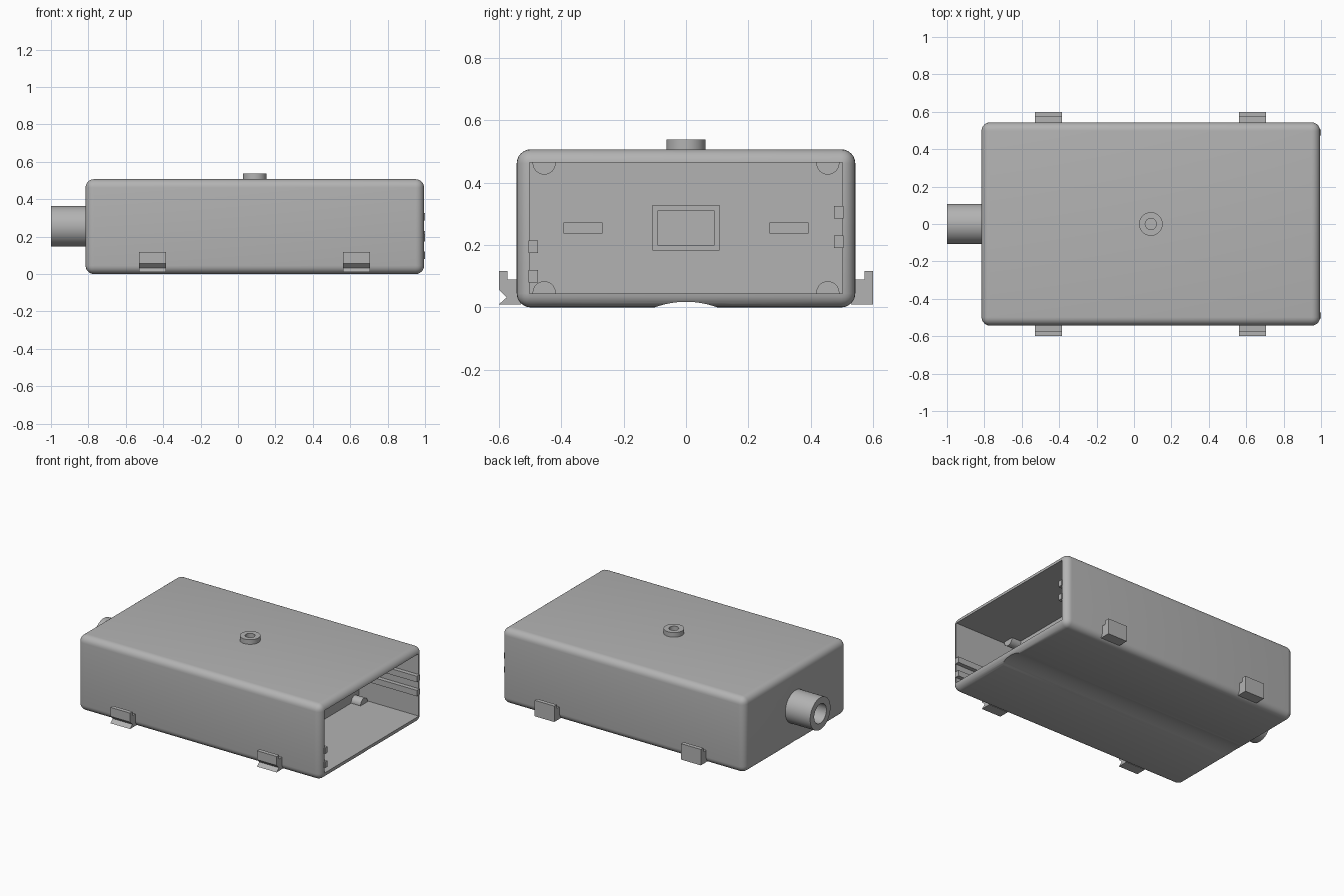
import bpy
import bmesh
from math import radians, pi
from mathutils import Matrix

if "Cube" in bpy.data.objects:
    bpy.data.objects.remove(bpy.data.objects["Cube"], do_unlink=True)

# Single plastic colour
grey = bpy.data.materials.new("grey_plastic")
grey.use_nodes = True
grey.diffuse_color = (0.45, 0.45, 0.45, 1)
grey.node_tree.nodes["Principled BSDF"].inputs["Base Color"].default_value = (0.45, 0.45, 0.45, 1)


def finish(name, bm):
    bmesh.ops.recalc_face_normals(bm, faces=bm.faces)
    mesh = bpy.data.meshes.new(name)
    bm.to_mesh(mesh)
    bm.free()
    mesh.materials.append(grey)
    obj = bpy.data.objects.new(name, mesh)
    bpy.context.collection.objects.link(obj)
    return obj


def box(name, x, y, z, bevel=0):
    """Box from (low, high) pairs, optionally with rounded edges."""
    bm = bmesh.new()
    bmesh.ops.create_cube(bm, size=1)
    for v in bm.verts:
        v.co = [pair[int(c > 0)] for pair, c in zip((x, y, z), v.co)]
    if bevel:
        bmesh.ops.bevel(bm, geom=bm.edges[:], offset=bevel, segments=6,
                        profile=0.5, affect='EDGES')
    return finish(name, bm)


def cylinder(name, axis, span, centre, radius, sides=48):
    """Cylinder along X or Z; centre holds the other two coordinates."""
    bm = bmesh.new()
    low, high = span
    bmesh.ops.create_cone(bm, cap_ends=True, segments=sides, radius1=radius,
                          radius2=radius, depth=high - low)
    mid = (low + high) / 2
    if axis == 'X':
        bm.transform(Matrix.Translation((mid, *centre)) @ Matrix.Rotation(pi / 2, 4, 'Y'))
    else:
        bm.transform(Matrix.Translation((*centre, mid)))
    return finish(name, bm)


def extrude_x(name, profile, x):
    """Extrude a (y, z) profile between two x positions."""
    bm = bmesh.new()
    face = bm.faces.new([bm.verts.new((x[0], y, z)) for y, z in profile])
    new = bmesh.ops.extrude_face_region(bm, geom=[face])["geom"]
    bmesh.ops.translate(bm, vec=(x[1] - x[0], 0, 0),
                        verts=[g for g in new if isinstance(g, bmesh.types.BMVert)])
    return finish(name, bm)


def cut(target, *cutters):
    for cutter in cutters:
        cutter.hide_render = True
        mod = target.modifiers.new("cut", 'BOOLEAN')
        mod.operation = 'DIFFERENCE'
        mod.solver = 'EXACT'
        mod.object = cutter
        bpy.context.view_layer.objects.active = target
        bpy.ops.object.modifier_apply(modifier=mod.name)
        bpy.data.objects.remove(cutter, do_unlink=True)


WALL = 0.55       # face of the inner wall
MOUTH = 0.995     # open end
MID = 0.255       # height of the cable tube

# Rounded case with an open end, and a shallow channel underneath
case = box("case", (-0.815, MOUTH), (-0.543, 0.543), (0, 0.507), 0.045)
cut(case,
    box("opening", (WALL, 1.2), (-0.502, 0.502), (0.045, 0.465)),
    cylinder("channel", 'X', (-1.2, 1.2), (0, -0.269), 0.287, 128),
    cylinder("bore_end", 'X', (-1.2, -0.7), (0, MID), 0.065))

# Keyhole recesses in the inner wall
for side in (-1, 1):
    slot_y = sorted((side * 0.27, side * 0.392))
    cut(case,
        cylinder("keyhole", 'X', (WALL - 0.03, WALL + 0.1), (side * 0.255, MID), 0.045),
        box("keyhole_slot", (WALL - 0.03, WALL + 0.1), slot_y, (0.237, 0.273)))

# Raised rectangular frame on the inner wall
frame = box("inner_frame", (WALL - 0.005, WALL + 0.03), (-0.107, 0.107), (0.183, 0.328))
cut(frame, box("frame_hole", (WALL - 0.1, WALL + 0.1), (-0.092, 0.092), (0.2, 0.31)))

# Hollow screw bosses in the inner corners
bosses = []
for side in (-1, 1):
    for z, label in ((0.047, "lower"), (0.463, "upper")):
        name = f"{label}_{'left' if side > 0 else 'right'}_boss"
        boss = cylinder(name, 'X', (WALL - 0.005, WALL + 0.07), (side * 0.455, z), 0.037, 32)
        cut(boss, cylinder("boss_hole", 'X', (WALL + 0.01, 1), (side * 0.455, z), 0.02, 32))
        bosses.append(boss)

# Guide rails on the side walls
for side, heights in ((1, (0.19, 0.285)), (-1, (0.08, 0.175))):
    for i, z in enumerate(heights):
        box(f"{'left' if side > 0 else 'right'}_rail_{i + 1}", (WALL - 0.005, 1.0),
            sorted((side * 0.474, side * 0.505)), (z, z + 0.04))

# Cable tube
tube = cylinder("cable_tube", 'X', (-1.0, -0.8), (0, MID), 0.108, 64)
cut(tube, cylinder("tube_bore", 'X', (-1.2, -0.5), (0, MID), 0.065))

# Ring on the lid
ring = cylinder("top_ring", 'Z', (0.5, 0.538), (0.09, 0), 0.063)
cut(ring, cylinder("ring_hole", 'Z', (0.506, 0.6), (0.09, 0), 0.03))

# Side clips: notched hooks at the front, plain hooks at the back
front_hook = [(-0.53, 0.09), (-0.573, 0.09), (-0.573, 0.117), (-0.6, 0.117),
              (-0.6, 0.057), (-0.575, 0.032), (-0.6, 0.01), (-0.53, 0.01)]
back_hook = [(0.53, 0.09), (0.573, 0.09), (0.573, 0.117), (0.6, 0.117),
             (0.6, 0.01), (0.53, 0.01)]
for label, x in (("right", -0.457), ("left", 0.634)):
    for end, profile in (("front", front_hook), ("back", back_hook)):
        extrude_x(f"{end}_{label}_clip", profile, (x - 0.073, x + 0.073))

# Smooth the rounded parts, keeping edges sharp
bpy.ops.object.select_all(action='DESELECT')
for obj in [case, tube, ring] + bosses:
    obj.select_set(True)
bpy.context.view_layer.objects.active = case
bpy.ops.object.shade_smooth_by_angle(angle=radians(30))
